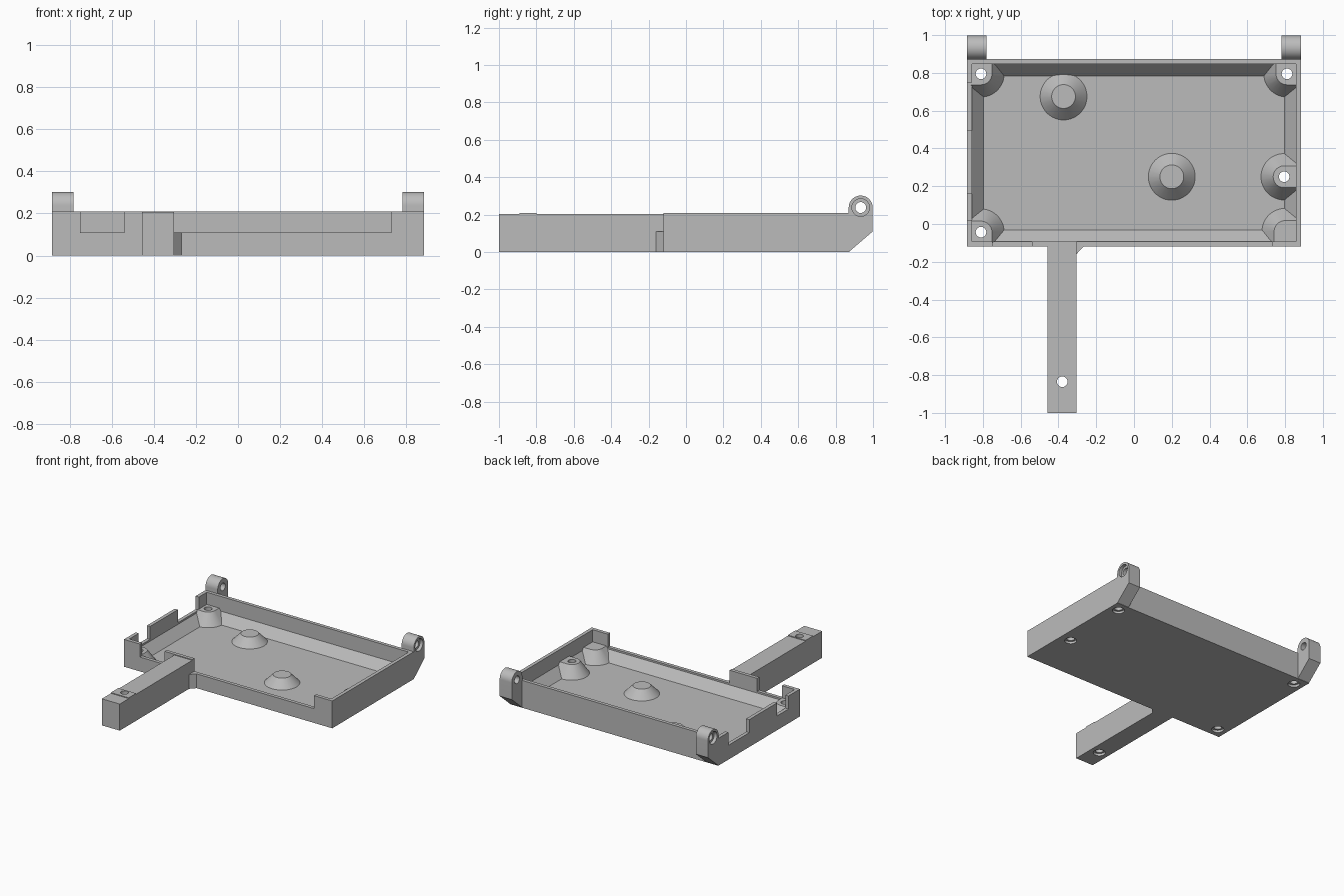
import bpy, bmesh
from math import cos, sin, pi, radians

old = bpy.data.objects.get("Cube")
if old:
    bpy.data.objects.remove(old, do_unlink=True)

grey = bpy.data.materials.new("plain grey")
grey.use_nodes = True
COLOUR = (0.5, 0.5, 0.5, 1)
grey.diffuse_color = COLOUR
grey.node_tree.nodes["Principled BSDF"].inputs["Base Color"].default_value = COLOUR

# Main sizes
X, FRONT, BACK, TOP = 0.885, -0.12, 0.873, 0.21
WALL, FLOOR, SLOPE = 0.027, 0.027, 0.062
NOTCH = 0.11


def hull(name, points):
    """Convex solid around a set of points."""
    bm = bmesh.new()
    for p in points:
        bm.verts.new(p)
    bmesh.ops.convex_hull(bm, input=bm.verts[:])
    loose = [v for v in bm.verts if not v.link_faces]
    bmesh.ops.delete(bm, geom=loose, context="VERTS")
    bmesh.ops.dissolve_limit(bm, angle_limit=radians(0.5), verts=bm.verts[:], edges=bm.edges[:])
    bmesh.ops.recalc_face_normals(bm, faces=bm.faces[:])
    mesh = bpy.data.meshes.new(name)
    bm.to_mesh(mesh)
    bm.free()
    mesh.materials.append(grey)
    ob = bpy.data.objects.new(name, mesh)
    bpy.context.collection.objects.link(ob)
    return ob


def box_points(x0, x1, y0, y1, z0, z1):
    return [(x, y, z) for x in (x0, x1) for y in (y0, y1) for z in (z0, z1)]


def box(name, *size):
    return hull(name, box_points(*size))


def ring(x, y, z, r, n=48):
    return [(x + r * cos(2 * pi * i / n), y + r * sin(2 * pi * i / n), z) for i in range(n)]


def side_ring(x, y, z, r, n=48):
    return [(x, y + r * cos(2 * pi * i / n), z + r * sin(2 * pi * i / n)) for i in range(n)]


def combine(target, tool, operation="DIFFERENCE"):
    """Apply a boolean and throw the tool away."""
    mod = target.modifiers.new("cut", "BOOLEAN")
    mod.operation, mod.solver, mod.object = operation, "EXACT", tool
    bpy.context.view_layer.objects.active = target
    bpy.ops.object.modifier_apply(modifier=mod.name)
    bpy.data.objects.remove(tool, do_unlink=True)


def drill(target, x, y):
    """Screw hole with a wider recess underneath."""
    combine(target, hull("hole", ring(x, y, -0.1, 0.028) + ring(x, y, 0.4, 0.028)))
    combine(target, hull("recess", ring(x, y, -0.1, 0.043) + ring(x, y, 0.018, 0.043)))


def inner(inset, z):
    d = WALL + inset
    return [(x, y, z) for x in (-X + d, X - d) for y in (FRONT + d, BACK - d)]


# Tray with a sloped foot along the inside of each wall
tray = box("tray", -X, X, FRONT, BACK, 0, TOP)
combine(tray, hull("cavity", inner(SLOPE, FLOOR) + inner(0, FLOOR + 0.07) + inner(0, TOP + 0.1)))

# Openings in the front wall and the right wall
for x0, x1 in ((-0.75, -0.54), (-0.305, 0.73)):
    combine(tray, box("opening", x0, x1, FRONT - 0.05, FRONT + 0.06, NOTCH, 0.4))
for y0, y1 in ((0.02, 0.16), (0.495, 0.75)):
    combine(tray, box("opening", -X - 0.05, -X + 0.06, y0, y1, NOTCH, 0.4))

# Screw bosses: x, y, direction towards the wall, drilled or not
bosses = [
    ("back_right_boss", -0.81, 0.795, -1, 1, True),
    ("back_left_boss", 0.81, 0.795, 1, 1, True),
    ("front_right_boss", -0.81, -0.043, -1, -1, True),
    ("front_left_boss", 0.80, -0.04, 1, -1, False),
    ("side_left_boss", 0.795, 0.25, 1, 0, True),
]
parts = [tray]
for name, x, y, dx, dy, drilled in bosses:
    points = []
    for sx in {0, dx}:
        for sy in {0, dy}:
            cx, cy = x + 0.1 * sx, y + 0.1 * sy
            points += ring(cx, cy, FLOOR - 0.003, 0.125) + ring(cx, cy, FLOOR + 0.09, 0.058)
    boss = hull(name, points)
    limit = WALL - 0.005
    combine(boss, box("limit", -X + limit, X - limit, FRONT + limit, BACK - limit, 0, 1), "INTERSECT")
    if drilled:
        drill(boss, x, y)
        drill(tray, x, y)
    parts.append(boss)

# Cone-shaped supports on the floor
for name, x, y in (("back_support", -0.373, 0.675), ("middle_support", 0.2, 0.25)):
    parts.append(hull(name, ring(x, y, FLOOR - 0.003, 0.127) + ring(x, y, FLOOR + 0.063, 0.063)))

# Arm with a slightly raised pad around its hole
arm = box("arm", -0.457, -0.305, -1, FRONT + 0.01, 0, 0.204)
pad = box("arm_pad", -0.457, -0.305, -0.89, -0.80, 0.2, 0.21)
combine(arm, pad, "UNION")
drill(arm, -0.38, -0.835)
parts.append(arm)

# Triangular brace between arm and tray
corner = [(-0.31, FRONT + 0.01), (-0.31, -0.16), (-0.305, -0.16), (-0.268, FRONT), (-0.268, FRONT + 0.01)]
parts.append(hull("arm_brace", [(x, y, z) for x, y in corner for z in (0, NOTCH)]))

# Hinge lugs at the back corners
for name, side in (("left_hinge_lug", 1), ("right_hinge_lug", -1)):
    cy, cz, r = 0.934, 0.238, 0.064
    points = []
    for x in (side * 0.782, side * X):
        points += side_ring(x, cy, cz, r)
        points += [(x, 0.87, 0), (x, cy + r, 0.11), (x, 0.87, 0.2)]
    lug = hull(name, points)
    combine(lug, hull("pin_hole", side_ring(-1.2, cy, cz, 0.029) + side_ring(1.2, cy, cz, 0.029)))
    combine(lug, hull("pin_recess", side_ring(side * 0.86, cy, cz, 0.047)
                      + side_ring(side * 1.2, cy, cz, 0.047)))
    parts.append(lug)

# Keep edges crisp and round surfaces smooth
bpy.ops.object.select_all(action="DESELECT")
for part in parts:
    part.select_set(True)
bpy.context.view_layer.objects.active = tray
bpy.ops.object.shade_smooth_by_angle(angle=radians(25))
